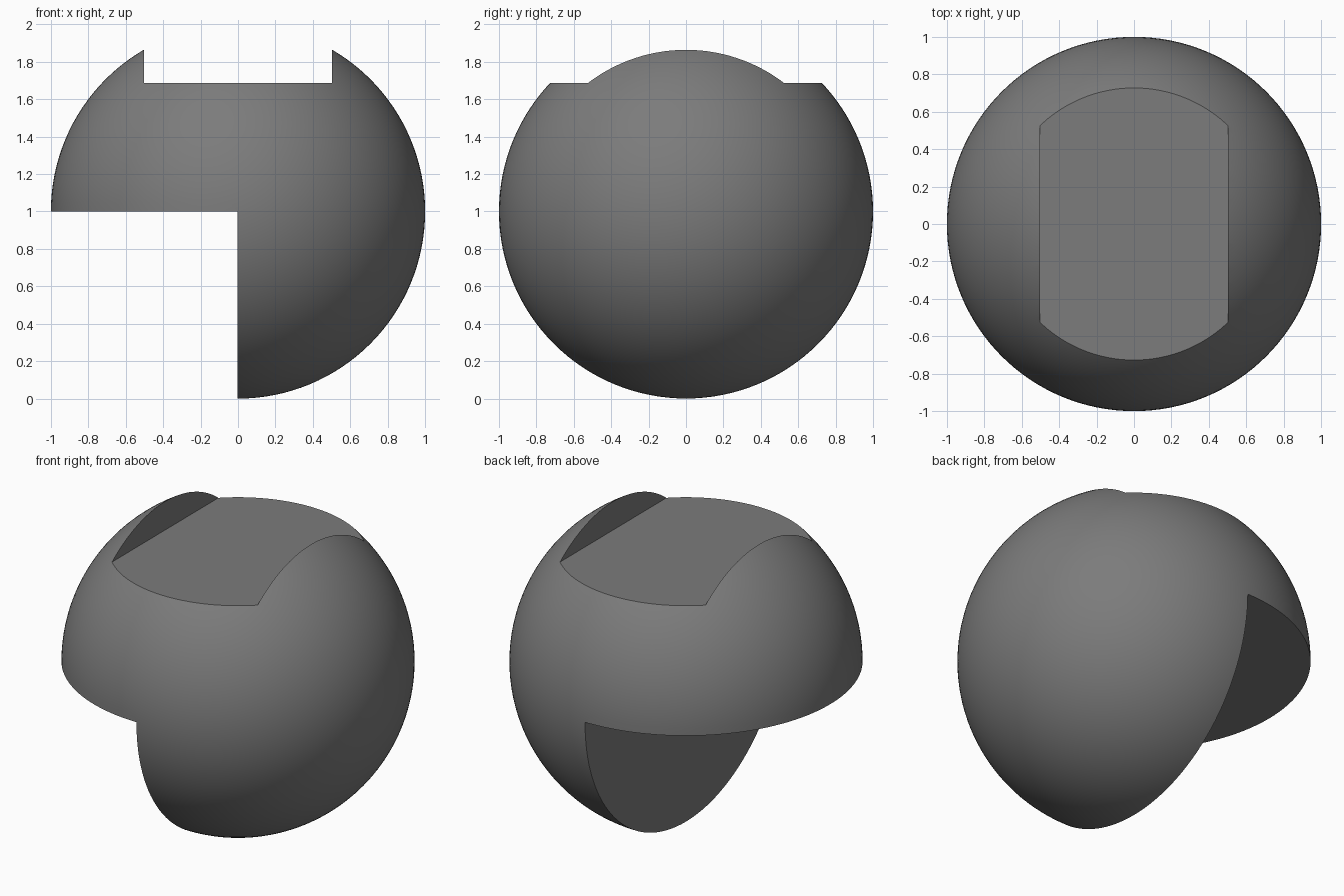
import bpy

if "Cube" in bpy.data.objects:
    bpy.data.objects.remove(bpy.data.objects["Cube"])


def box(name, lo, hi):
    """Box cutter spanning two corners."""
    bpy.ops.mesh.primitive_cube_add(size=1, location=[(a + b) / 2 for a, b in zip(lo, hi)])
    ob = bpy.context.object
    ob.name = name
    ob.scale = [b - a for a, b in zip(lo, hi)]
    ob.hide_render = True
    return ob


# Ball body
bpy.ops.mesh.primitive_uv_sphere_add(segments=128, ring_count=64, radius=1, location=(0, 0, 1))
body = bpy.context.object
body.name = "cut_sphere"

# Dark grey colour
dark = bpy.data.materials.new("dark_grey")
dark.diffuse_color = (0.2, 0.2, 0.2, 1)
dark.use_nodes = True
dark.node_tree.nodes["Principled BSDF"].inputs["Base Color"].default_value = dark.diffuse_color
body.data.materials.append(dark)

# Lower left quarter removed, and a slot running front to back across the top
cutters = [
    box("quarter_cutter", (-1.5, -1.5, -0.5), (-0.002, 1.5, 1.001)),
    box("slot_cutter", (-0.503, -1.5, 1.686), (0.503, 1.5, 2.5)),
]
for cutter in cutters:
    cutter.data.materials.append(dark)
bpy.ops.object.select_all(action='DESELECT')
body.select_set(True)
bpy.context.view_layer.objects.active = body
for cutter in cutters:
    mod = body.modifiers.new(cutter.name, 'BOOLEAN')
    mod.operation = 'DIFFERENCE'
    mod.solver = 'EXACT'
    mod.object = cutter
    bpy.ops.object.modifier_apply(modifier=mod.name)
for cutter in cutters:
    bpy.data.objects.remove(cutter)

# Smooth ball surface with crisp cut edges
bpy.ops.object.shade_smooth_by_angle(angle=0.5)
